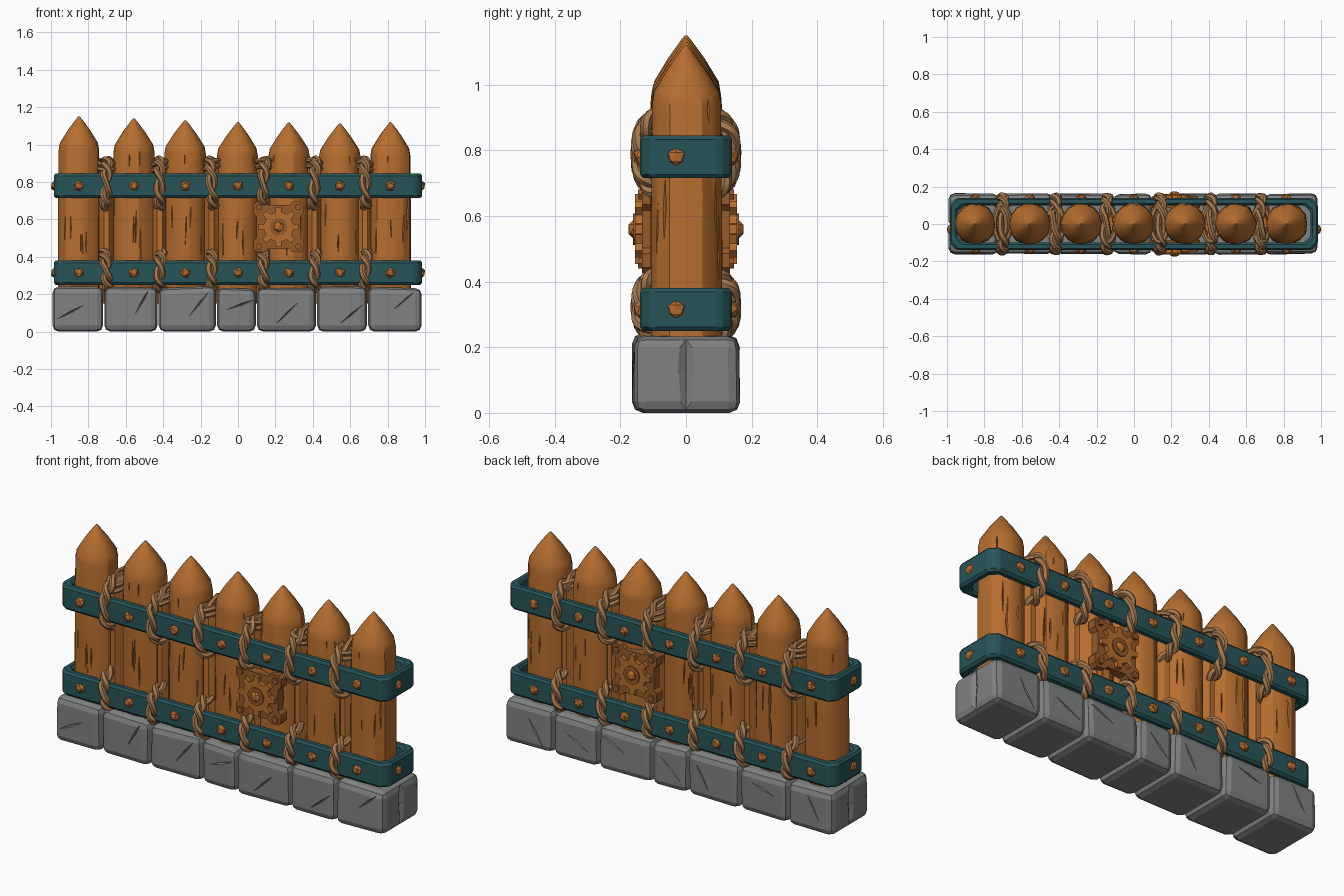
import bpy, bmesh, math, random
from mathutils import Vector, Matrix

random.seed(7)
if "Cube" in bpy.data.objects:
    bpy.data.objects.remove(bpy.data.objects["Cube"])


def material(name, rgb):
    m = bpy.data.materials.new(name)
    m.use_nodes = True
    m.diffuse_color = (*rgb, 1)
    m.node_tree.nodes["Principled BSDF"].inputs["Base Color"].default_value = (*rgb, 1)
    return m


WOOD = material("orange wood", (0.47, 0.155, 0.028))
BRONZE = material("dark bronze wood", (0.30, 0.10, 0.022))
TEAL = material("teal metal", (0.020, 0.090, 0.100))
ROPE = material("tan rope", (0.38, 0.19, 0.075))
STONE = material("grey stone", (0.215, 0.222, 0.222))


def finish(name, bm, mat, angle=30):
    bmesh.ops.recalc_face_normals(bm, faces=bm.faces[:])
    mesh = bpy.data.meshes.new(name)
    bm.to_mesh(mesh)
    bm.free()
    mesh.materials.append(mat)
    ob = bpy.data.objects.new(name, mesh)
    bpy.context.collection.objects.link(ob)
    if angle:
        smooth(ob, angle)
    return ob


def smooth(ob, angle):
    bpy.ops.object.select_all(action='DESELECT')
    ob.select_set(True)
    bpy.context.view_layer.objects.active = ob
    bpy.ops.object.shade_smooth_by_angle(angle=math.radians(angle))


def bake(ob):
    # Turn the modifier result into the object's own mesh
    bpy.context.view_layer.update()
    ev = ob.evaluated_get(bpy.context.evaluated_depsgraph_get())
    mesh = bpy.data.meshes.new_from_object(ev)
    ob.modifiers.clear()
    ob.data = mesh


def bevel(ob, width, segments=1):
    m = ob.modifiers.new("bevel", 'BEVEL')
    m.width, m.segments, m.limit_method = width, segments, 'ANGLE'
    bake(ob)


def carve(ob, cracks, mat):
    # Cut slender diamond cracks: (position, length, width, depth, tilt, heading)
    bm = bmesh.new()
    for pos, length, width, depth, tilt, heading in cracks:
        mat4 = (Matrix.Translation(pos) @ Matrix.Rotation(heading, 4, 'Z')
                @ Matrix.Rotation(tilt, 4, 'Y') @ Matrix.Diagonal((width, depth, length, 1)))
        bmesh.ops.create_cone(bm, segments=4, radius1=1, radius2=0, depth=1, cap_ends=True,
                              matrix=mat4 @ Matrix.Translation((0, 0, 0.5)))
        bmesh.ops.create_cone(bm, segments=4, radius1=0.9, radius2=0, depth=1, cap_ends=True,
                              matrix=mat4 @ Matrix.Rotation(math.pi, 4, 'X') @ Matrix.Translation((0, 0, 0.48)))
    cutter = finish("crack_cutter", bm, mat, 0)
    cutter.hide_render = True
    m = ob.modifiers.new("cracks", 'BOOLEAN')
    m.operation, m.object, m.solver = 'DIFFERENCE', cutter, 'EXACT'
    m.use_self = True
    bake(ob)
    bpy.data.objects.remove(cutter)


def lathe(bm, rings, sides, x=0, jitter=0.0, ystretch=1.0):
    # Stack of (radius, z) rings; the last one is closed
    loops = []
    wobble = [random.uniform(-jitter, jitter) for _ in range(sides)]
    for r, z in rings:
        loops.append([bm.verts.new((x + (r + w * r) * math.cos(2 * math.pi * i / sides),
                                    ystretch * (r + w * r) * math.sin(2 * math.pi * i / sides), z))
                      for i, w in enumerate(wobble)])
    for a, b in zip(loops, loops[1:]):
        for i in range(sides):
            j = (i + 1) % sides
            bm.faces.new((a[i], a[j], b[j], b[i]))
    bm.faces.new(loops[0][::-1])
    bm.faces.new(loops[-1])


def prism(bm, outline, cx, cz, y0, y1):
    # Extrude an (x, z) outline along y
    a, b = ([bm.verts.new((cx + x, y, cz + z)) for x, z in outline] for y in (y0, y1))
    bm.faces.new(a)
    bm.faces.new(b[::-1])
    for i in range(len(a)):
        j = (i + 1) % len(a)
        bm.faces.new((a[i], a[j], b[j], b[i]))


def circle(r, n, turn=0.0):
    return [(r * math.cos(2 * math.pi * (i + turn) / n), r * math.sin(2 * math.pi * (i + turn) / n))
            for i in range(n)]


LOGS = [(-0.85, 1.15), (-0.557, 1.14), (-0.282, 1.13), (0.0, 1.12), (0.272, 1.118), (0.545, 1.113), (0.815, 1.12)]
RAILS = [(0.315, 0.13, 0.325, 0.10), (0.78, 0.13, 0.79, 0.125)]   # centre, height, rope centre, rope half height

# Sharpened logs with split grain
for n, (x, top) in enumerate(LOGS):
    bm = bmesh.new()
    s = top - 0.16
    lathe(bm, [(0.113, 0.15), (0.112, 0.6), (0.109, s - 0.02), (0.102, s + 0.02),
               (0.058, s + 0.09), (0.016, top - 0.014), (0.004, top)], 14, x, 0.03)
    log = finish(f"log_{n + 1}", bm, WOOD)
    cracks = []
    for side in (-1, 1):
        for k in range(5):
            a = side * math.pi / 2 + random.uniform(-1.0, 1.0)
            z = random.choice((0.47, 0.55, 0.62, 0.92))
            pos = Vector((x + 0.112 * math.cos(a), 0.112 * math.sin(a), z))
            length = 0.06 if z > 0.9 else random.uniform(0.07, 0.13)
            cracks.append((pos, length, random.uniform(0.003, 0.007), 0.014,
                           random.uniform(-0.06, 0.06), a - math.pi / 2))
    carve(log, cracks, WOOD)
    smooth(log, 30)

# Slim posts filling the gaps between logs
GAPS = [(a[0] + b[0]) / 2 for a, b in zip(LOGS, LOGS[1:])]
for n, x in enumerate(GAPS):
    bm = bmesh.new()
    lathe(bm, [(0.045, 0.15), (0.045, 0.88), (0.03, 0.90)], 10, x, 0.05, 1.7)
    finish(f"gap_post_{n + 1}", bm, WOOD)

# Foundation stones
EDGES = [-0.995, -0.718, -0.427, -0.115, 0.098, 0.42, 0.693, 0.985]
for n, (x0, x1) in enumerate(zip(EDGES, EDGES[1:])):
    bm = bmesh.new()
    bmesh.ops.create_cube(bm, size=1, matrix=Matrix.Translation(((x0 + x1) / 2, 0, 0.12))
                          @ Matrix.Diagonal((x1 - x0 - 0.006, 0.33, 0.24, 1)))
    for v in bm.verts:
        v.co.y *= random.uniform(0.94, 1.01)
        if v.co.z > 0.1:
            v.co.z += random.uniform(-0.012, 0.006)
    stone = finish(f"foundation_stone_{n + 1}", bm, STONE, 0)
    bevel(stone, 0.034, 2)
    cracks = [(Vector((random.uniform(x0 + 0.08, x1 - 0.08), side * 0.16, random.uniform(0.08, 0.17))),
               0.09, 0.006, 0.02, random.uniform(0.5, 1.3), 0) for side in (-1, 1)]
    if n in (0, 6):
        # Upright groove in the outer face
        cracks.append((Vector((x0 if n == 0 else x1, 0, 0.12)), 0.4, 0.03, 0.02, 0, math.pi / 2))
    carve(stone, cracks, STONE)

# Metal bands running round the whole fence
for (z, h, _, _), label in zip(RAILS, ("lower", "upper")):
    bm = bmesh.new()
    X, Y, c = 0.985, 0.14, 0.035
    outer = [(X - c, -Y), (X, -Y + c), (X, Y - c), (X - c, Y), (-X + c, Y), (-X, Y - c), (-X, -Y + c), (-X + c, -Y)]
    loops = []
    for inset, dz in ((0, -h / 2), (0, h / 2), (0.04, h / 2), (0.04, -h / 2)):
        loops.append([bm.verts.new((px - math.copysign(inset, px), py - math.copysign(inset, py), z + dz))
                      for px, py in outer])
    for a, b in zip(loops, loops[1:] + loops[:1]):
        for i in range(8):
            j = (i + 1) % 8
            bm.faces.new((a[i], a[j], b[j], b[i]))
    band = finish(f"{label}_band", bm, TEAL, 0)
    bevel(band, 0.012)

    # Faceted studs on the band
    bm = bmesh.new()
    spots = [(x, s * 0.14, s) for x, _ in LOGS for s in (-1, 1)]
    for x, y, s in spots:
        bmesh.ops.create_icosphere(bm, subdivisions=1, radius=0.029, matrix=Matrix.Translation((x, y, z))
                                   @ Matrix.Rotation(random.random() * 3, 4, 'Y') @ Matrix.Diagonal((1, 0.75, 1, 1)))
    for s in (-1, 1):
        bmesh.ops.create_icosphere(bm, subdivisions=1, radius=0.029,
                                   matrix=Matrix.Translation((s * 0.982, -0.03, z)) @ Matrix.Diagonal((0.7, 1, 1, 1)))
    finish(f"{label}_band_studs", bm, WOOD, 0)


def rope(name, strands, radius):
    cu = bpy.data.curves.new(name, 'CURVE')
    cu.dimensions, cu.bevel_depth, cu.bevel_resolution = '3D', radius, 1
    for pts in strands:
        sp = cu.splines.new('POLY')
        sp.points.add(len(pts) - 1)
        for p, co in zip(sp.points, pts):
            p.co = (*co, 1)
        sp.use_cyclic_u = True
    ob = bpy.data.objects.new(name, cu)
    bpy.context.collection.objects.link(ob)
    bpy.ops.object.select_all(action='DESELECT')
    ob.select_set(True)
    bpy.context.view_layer.objects.active = ob
    bpy.ops.object.convert(target='MESH')
    ob = bpy.context.object
    ob.data.materials.clear()
    ob.data.materials.append(ROPE)
    smooth(ob, 50)


def power(v, e):
    return math.copysign(abs(v) ** e, v)


# Twisted lashings around each band, with a cross wrap above the upper ones
N = 72
for n, x in enumerate(GAPS):
    for (_, _, zc, half), label in zip(RAILS, ("lower", "upper")):
        strands = []
        lean = random.uniform(-0.012, 0.012)
        for phase in (0, math.pi):
            pts = []
            for i in range(N):
                t = 2 * math.pi * i / N
                c, s = math.cos(t), math.sin(t)
                w = 5 * t + phase + n
                out = 0.011 * math.cos(w)
                pts.append((x + 0.017 * math.sin(w) + lean * s, (0.142 + out) * power(c, 0.6),
                            zc + (half + out) * power(s, 0.75)))
            strands.append(pts)
        rope(f"{label}_lashing_{n + 1}", strands, 0.0165)
    wraps = [[(x + 0.042 * math.cos(t), 0.095 * math.sin(t), z + 0.012 * math.sin(t + n))
              for t in (2 * math.pi * i / 24 for i in range(24))] for z in (0.875, 0.905)]
    rope(f"cross_wrap_{n + 1}", wraps, 0.014)

# Gear emblem on both faces
GX, GZ = 0.217, 0.56
for s, label in ((-1, "front"), (1, "back")):
    bm = bmesh.new()
    q, k, d = 0.135, 0.075, 0.018
    quarter = [(q - d, -q), (q, -q + d), (q, -k), (q - d, -k + d), (q - d, k - d), (q, k), (q, q - d)]
    plate = [(x * math.cos(a) - z * math.sin(a), x * math.sin(a) + z * math.cos(a))
             for a in (i * math.pi / 2 for i in range(4)) for x, z in quarter[1:]]
    prism(bm, plate, GX, GZ, s * 0.085, s * 0.134)
    for bx in (-1, 1):
        for bz in (-1, 1):
            prism(bm, circle(0.018, 6), GX + bx * 0.105, GZ + bz * 0.105, s * 0.13, s * 0.147)
    finish(f"{label}_gear_plate", bm, BRONZE, 0)

    bm = bmesh.new()
    teeth = []
    for i in range(8):
        for off, r in ((-0.27, 0.080), (-0.17, 0.108), (0.17, 0.108), (0.27, 0.080)):
            a = (i + off) * math.pi / 4
            teeth.append((r * math.cos(a), r * math.sin(a)))
    prism(bm, teeth, GX, GZ, s * 0.13, s * 0.155)
    finish(f"{label}_gear", bm, WOOD, 0)

    bm = bmesh.new()
    prism(bm, circle(0.048, 12), GX, GZ, s * 0.15, s * 0.161)
    finish(f"{label}_gear_collar", bm, BRONZE, 0)
    bm = bmesh.new()
    bmesh.ops.create_icosphere(bm, subdivisions=1, radius=0.032, matrix=Matrix.Translation((GX, s * 0.157, GZ))
                               @ Matrix.Diagonal((1, 0.65, 1, 1)))
    finish(f"{label}_gear_hub", bm, WOOD, 0)
